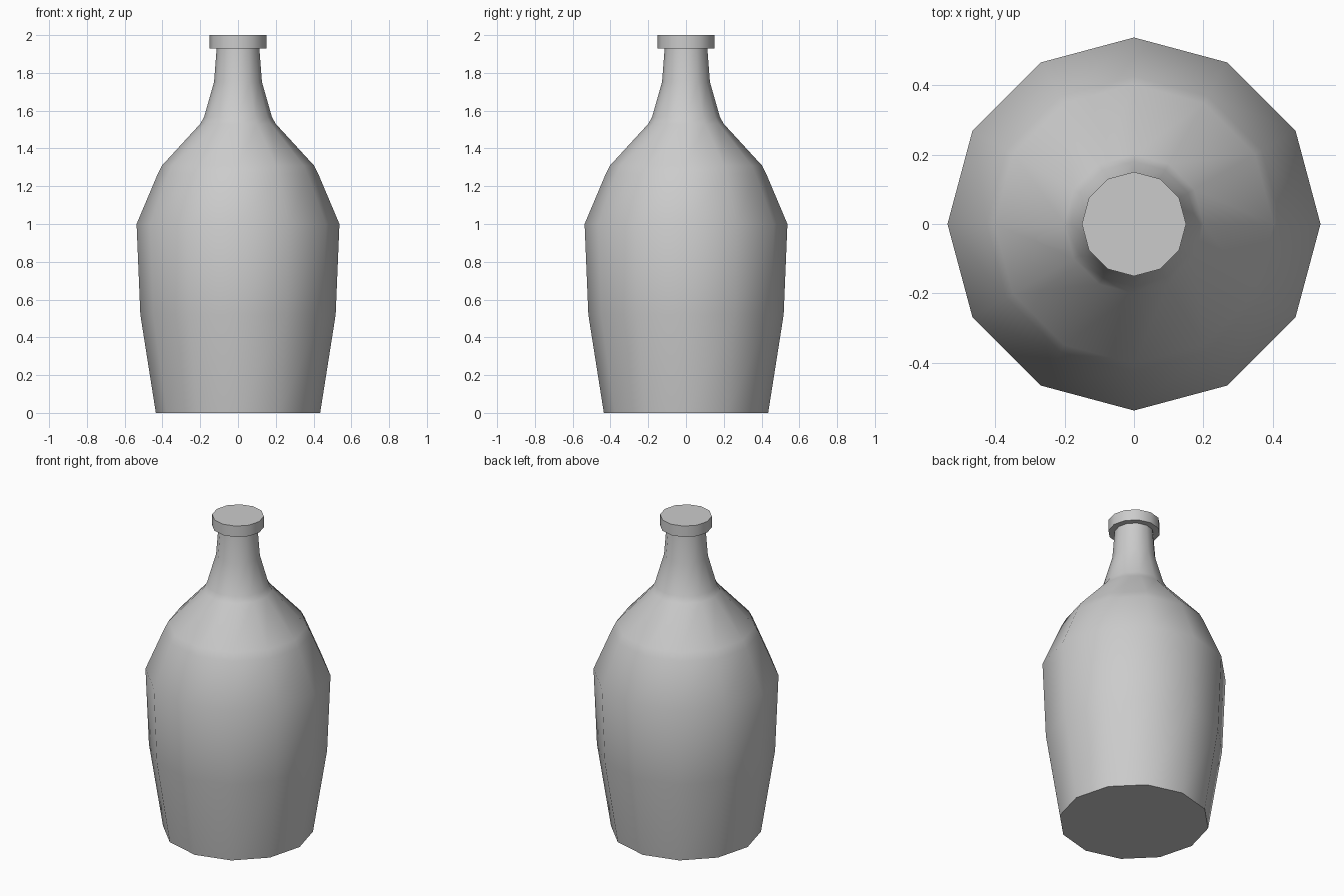
import bpy, bmesh, math

if "Cube" in bpy.data.objects:
    bpy.data.objects.remove(bpy.data.objects["Cube"])

SIDES = 12


def lathe(name, profile):
    """Revolve (radius, height) points into a closed 12-sided solid."""
    bm = bmesh.new()
    rings = []
    for r, z in profile:
        rings.append([bm.verts.new((r * math.cos(2 * math.pi * i / SIDES),
                                    r * math.sin(2 * math.pi * i / SIDES), z))
                      for i in range(SIDES)])
    for low, high in zip(rings, rings[1:]):
        for i in range(SIDES):
            j = (i + 1) % SIDES
            bm.faces.new((low[i], low[j], high[j], high[i]))
    bm.faces.new(rings[0][::-1])
    bm.faces.new(rings[-1])
    mesh = bpy.data.meshes.new(name)
    bm.to_mesh(mesh)
    bm.free()
    obj = bpy.data.objects.new(name, mesh)
    bpy.context.collection.objects.link(obj)
    bpy.ops.object.select_all(action='DESELECT')
    obj.select_set(True)
    bpy.context.view_layer.objects.active = obj
    bpy.ops.object.shade_smooth_by_angle(angle=math.radians(40))
    return obj


# Body, shoulder, neck and projecting lip in one continuous profile
lathe("bottle", [
    (0.435, 0.0), (0.517, 0.52), (0.537, 1.0),
    (0.425, 1.265), (0.402, 1.31),
    (0.20, 1.53), (0.18, 1.565),
    (0.127, 1.75), (0.113, 1.93),
    (0.15, 1.93), (0.15, 2.0),
])
